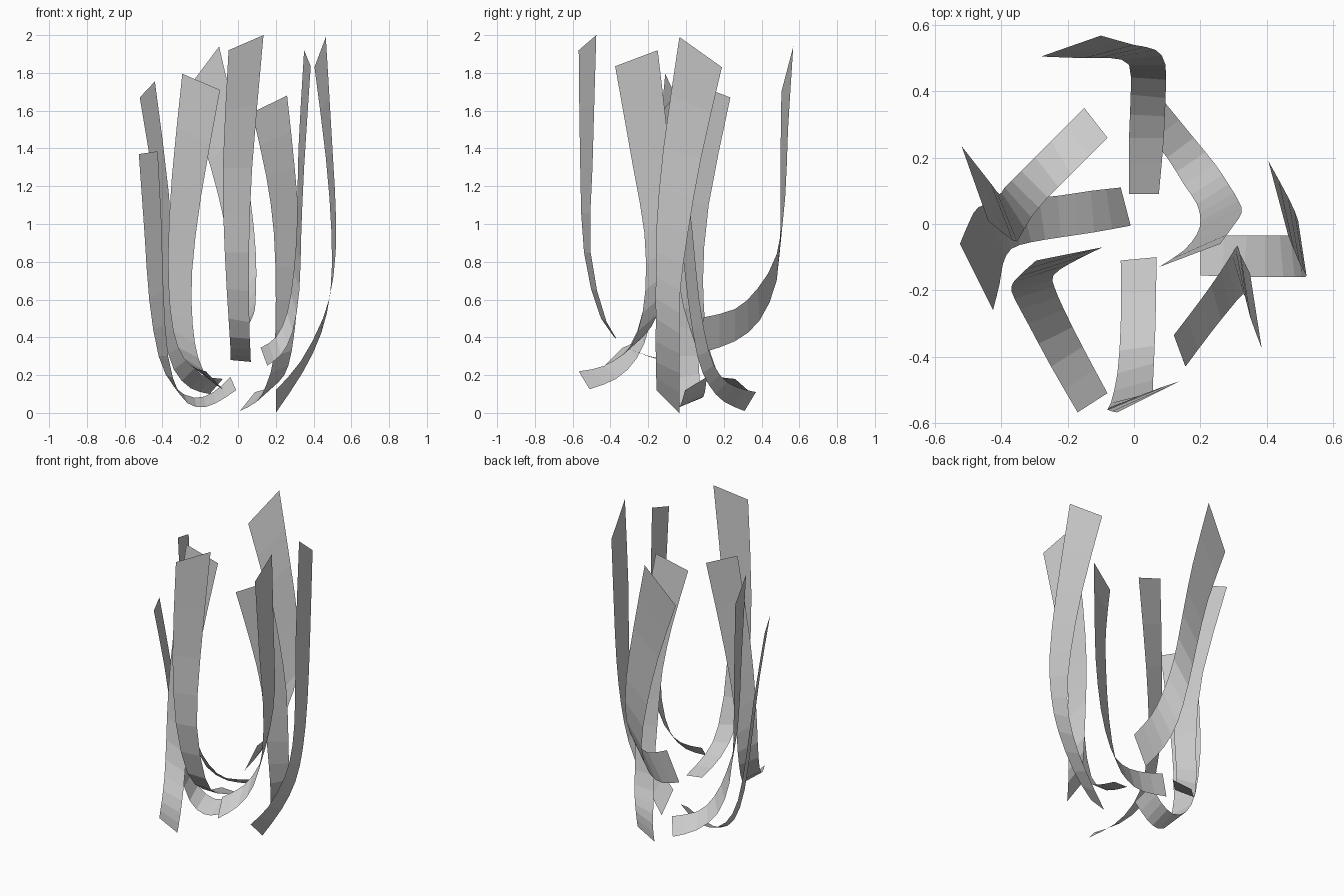
import bpy
from mathutils import Vector


def spline(pts, n):
    """Sample a smooth curve through pts: n segments per span."""
    p = [Vector(q) for q in pts]
    p = [2 * p[0] - p[1]] + p + [2 * p[-1] - p[-2]]
    out = []
    for i in range(1, len(p) - 2):
        a, b, c, d = p[i - 1:i + 3]
        for k in range(n):
            t = k / n
            out.append(0.5 * (2 * b + (c - a) * t + (2 * a - 5 * b + 4 * c - d) * t * t
                              + (3 * b - a - 3 * c + d) * t ** 3))
    return out + [p[-2]]


def ribbon(name, edge_a, edge_b):
    """Flat-shaded strip lofted between two edge curves, from low tail to tip."""
    a, b = spline(edge_a, 2), spline(edge_b, 2)
    n = len(a)
    faces = [(i, i + 1, n + i + 1, n + i) for i in range(n - 1)]
    mesh = bpy.data.meshes.new(name)
    mesh.from_pydata(a + b, [], faces)
    mesh.update()
    bpy.context.collection.objects.link(bpy.data.objects.new(name, mesh))


# Four ribbons on the main axes
ribbon("back_ribbon",
       [(-.015, .09, .32), (-.015, .26, .38), (-.01, .39, .49), (-.015, .48, .7),
        (-.07, .50, 1.0), (-.15, .50, 1.32), (-.28, .505, 1.70)],
       [(.075, .09, .505), (.09, .26, .55), (.095, .38, .66), (.095, .48, .84),
        (.065, .525, 1.14), (.0, .54, 1.5), (-.1, .568, 1.94)])
ribbon("front_ribbon",
       [(-.04, -.11, .28), (-.04, -.3, .34), (-.05, -.45, .5), (-.07, -.54, .85),
        (-.08, -.56, 1.3), (-.05, -.568, 1.92)],
       [(.068, -.1, .27), (.065, -.3, .34), (.06, -.42, .48), (.058, -.505, .85),
        (.075, -.495, 1.3), (.135, -.475, 2.0)])
ribbon("right_ribbon",
       [(.2, -.155, .12), (.33, -.16, .27), (.45, -.16, .5), (.505, -.16, .72),
        (.52, -.155, 1.0), (.5, -.12, 1.4), (.465, -.035, 1.99)],
       [(.2, -.035, .0), (.34, -.035, .21), (.44, -.035, .42), (.49, -.03, .65),
        (.495, .01, .95), (.465, .08, 1.35), (.405, .19, 1.83)])
ribbon("left_ribbon",
       [(-.01, -.005, .12), (-.12, -.025, .05), (-.22, -.04, .03), (-.31, -.055, .1),
        (-.37, -.075, .3), (-.395, -.12, .65), (-.405, -.18, 1.0), (-.425, -.26, 1.385)],
       [(-.04, .11, .19), (-.13, .1, .11), (-.23, .085, .08), (-.34, .075, .14),
        (-.42, .065, .3), (-.47, .05, .6), (-.495, .01, .95), (-.525, -.06, 1.37)])

# Four ribbons on the diagonals
ribbon("back_right_ribbon",
       [(.01, .31, .01), (.1, .2, .06), (.15, .12, .15), (.19, .06, .3),
        (.2, .01, .6), (.19, -.03, .95), (.15, -.08, 1.25), (.075, -.13, 1.59)],
       [(.09, .37, .11), (.18, .26, .14), (.245, .18, .2), (.285, .12, .33),
        (.315, .07, .6), (.325, .035, .95), (.30, -.005, 1.3), (.26, -.06, 1.68)])
ribbon("front_right_ribbon",
       [(.12, -.335, .345), (.2, -.23, .4), (.26, -.145, .53), (.295, -.09, .75),
        (.312, -.065, 1.0), (.32, -.09, 1.4), (.35, -.15, 1.92)],
       [(.155, -.43, .25), (.23, -.33, .31), (.29, -.255, .43), (.325, -.215, .65),
        (.335, -.22, .95), (.35, -.28, 1.3), (.385, -.375, 1.835)])
ribbon("front_left_ribbon",
       [(-.17, -.568, .22), (-.25, -.43, .25), (-.32, -.3, .35), (-.36, -.225, .55),
        (-.37, -.19, .85), (-.35, -.16, 1.25), (-.295, -.11, 1.795)],
       [(-.08, -.51, .125), (-.155, -.37, .18), (-.21, -.26, .29), (-.24, -.19, .47),
        (-.243, -.155, .75), (-.195, -.12, 1.15), (-.095, -.07, 1.71)])
ribbon("back_left_ribbon",
       [(-.15, .35, .1), (-.25, .25, .13), (-.34, .16, .23), (-.39, .11, .42),
        (-.405, .09, .7), (-.43, .12, 1.1), (-.52, .235, 1.67)],
       [(-.08, .26, .18), (-.19, .15, .2), (-.26, .08, .29), (-.31, .02, .45),
        (-.345, -.04, .7), (-.365, -.05, 1.15), (-.44, .01, 1.755)])
